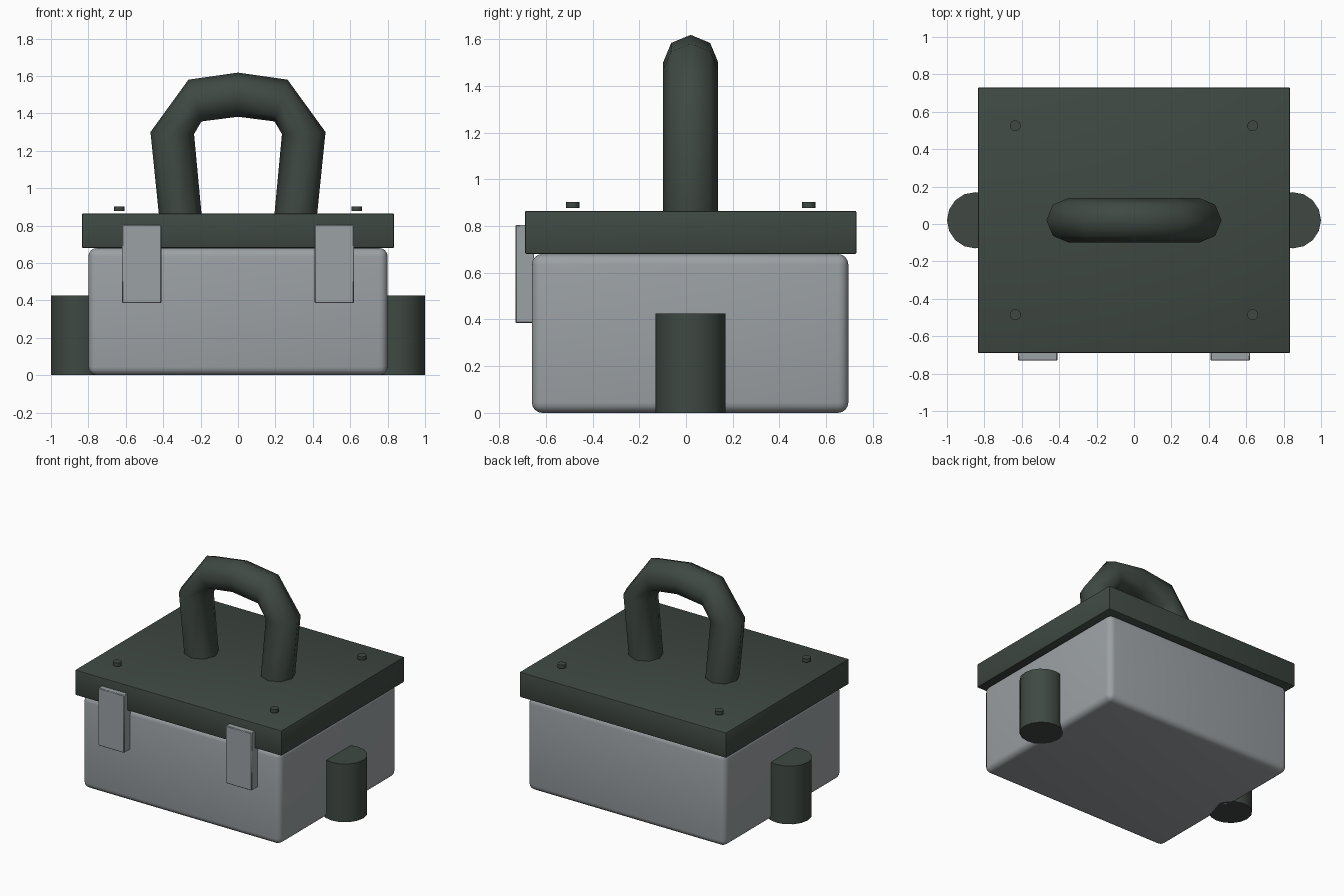
import bpy, bmesh, math
from mathutils import Vector

if "Cube" in bpy.data.objects:
    bpy.data.objects.remove(bpy.data.objects["Cube"], do_unlink=True)


def material(name, rgb):
    m = bpy.data.materials.new(name)
    m.use_nodes = True
    m.diffuse_color = (*rgb, 1)
    m.node_tree.nodes["Principled BSDF"].inputs["Base Color"].default_value = (*rgb, 1)
    return m


GREY = material("light grey", (0.33, 0.355, 0.37))
DARK = material("dark green grey", (0.05, 0.066, 0.056))
MID_Y = 0.02


def finish(name, bm, mat, angle=40):
    bmesh.ops.recalc_face_normals(bm, faces=bm.faces)
    mesh = bpy.data.meshes.new(name)
    bm.to_mesh(mesh)
    bm.free()
    mesh.materials.append(mat)
    ob = bpy.data.objects.new(name, mesh)
    bpy.context.collection.objects.link(ob)
    bpy.ops.object.select_all(action="DESELECT")
    ob.select_set(True)
    bpy.context.view_layer.objects.active = ob
    bpy.ops.object.shade_smooth_by_angle(angle=math.radians(angle))
    return ob


def box(name, lo, hi, mat, bevel, segments):
    lo, hi = Vector(lo), Vector(hi)
    bm = bmesh.new()
    bmesh.ops.create_cube(bm, size=1)
    for v in bm.verts:
        v.co = (lo + hi) / 2 + v.co * (hi - lo)
    bmesh.ops.bevel(bm, geom=bm.edges[:], offset=bevel, segments=segments,
                    profile=0.5, affect="EDGES")
    return finish(name, bm, mat)


def cylinder(name, x, y, z0, z1, radius, sides):
    bm = bmesh.new()
    bmesh.ops.create_cone(bm, cap_ends=True, segments=sides, radius1=radius,
                          radius2=radius, depth=z1 - z0)
    bmesh.ops.translate(bm, verts=bm.verts, vec=(x, y, (z0 + z1) / 2))
    return finish(name, bm, DARK)


# Rounded case and overhanging lid
box("case_body", (-0.80, -0.66, 0), (0.80, 0.695, 0.68), GREY, 0.045, 4)
box("lid", (-0.835, -0.69, 0.68), (0.835, 0.73, 0.865), DARK, 0.008, 2)

# Latches, side posts and lid bolts, mirrored left and right
for side, s in (("left", 1), ("right", -1)):
    xs = sorted((0.41 * s, 0.62 * s))
    box(side + "_latch", (xs[0], -0.73, 0.385), (xs[1], -0.65, 0.805), GREY, 0.004, 1)
    cylinder(side + "_side_post", 0.85 * s, MID_Y, 0, 0.425, 0.15, 16)
    for end, y in (("front", -0.485), ("back", 0.525)):
        cylinder(f"{side}_{end}_bolt", 0.635 * s, y, 0.877, 0.902, 0.029, 16)

# Carrying handle: eight-sided rings swept over the arch (inner x, z, outer x, z)
half = [(0.192, 0.83, 0.42, 0.83), (0.235, 1.29, 0.468, 1.30),
        (0.195, 1.357, 0.265, 1.58)]
rings = half + [(0, 1.382, 0, 1.618)]
rings += [(-a, b, -c, d) for a, b, c, d in reversed(half)]
bm = bmesh.new()
loops = []
for ix, iz, ox, oz in rings:
    inner, outer = Vector((ix, MID_Y, iz)), Vector((ox, MID_Y, oz))
    mid, arm = (inner + outer) / 2, (outer - inner) / 2
    loops.append([bm.verts.new(mid + arm * math.cos(a) + Vector((0, 0.118, 0)) * math.sin(a))
                  for a in (i * math.pi / 4 for i in range(8))])
for a, b in zip(loops, loops[1:]):
    for i in range(8):
        j = (i + 1) % 8
        bm.faces.new((a[i], a[j], b[j], b[i]))
bm.faces.new(loops[0])
bm.faces.new(loops[-1])
finish("handle", bm, DARK, 60)
